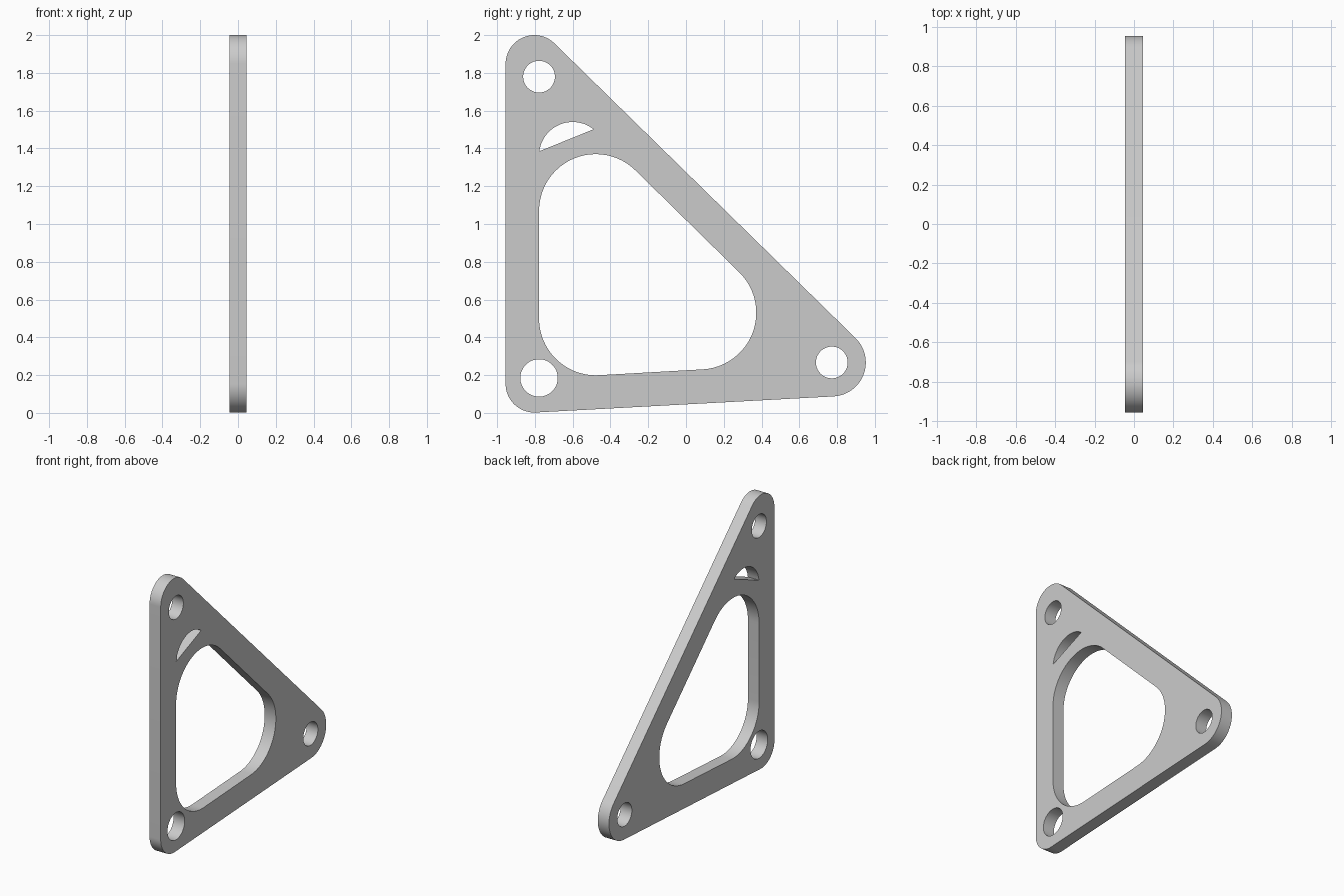
import bpy, bmesh
from math import acos, atan2, cos, sin, hypot, pi, radians

if "Cube" in bpy.data.objects:
    bpy.data.objects.remove(bpy.data.objects["Cube"])

HALF_THICKNESS = 0.045


def arc(cy, cz, r, a0, a1, n):
    return [(cy + r * cos(a0 + (a1 - a0) * i / n), cz + r * sin(a0 + (a1 - a0) * i / n))
            for i in range(n + 1)]


def circle(cy, cz, r, n=64):
    return arc(cy, cz, r, 0, 2 * pi, n)[:-1]


def rounded_outline(corners, n=24):
    """Tangent outline around corner circles (y, z, radius), counter-clockwise."""
    count = len(corners)
    normals = []
    for i, (y0, z0, r0) in enumerate(corners):
        y1, z1, r1 = corners[(i + 1) % count]
        normals.append(atan2(z1 - z0, y1 - y0) - acos((r0 - r1) / hypot(y1 - y0, z1 - z0)))
    points = []
    for i, (y, z, r) in enumerate(corners):
        start = normals[i - 1]
        points += arc(y, z, r, start, start + (normals[i] - start) % (2 * pi), n)
    return points


loops = [
    # outer edge
    rounded_outline([(-0.803, 0.154, 0.152), (0.772, 0.267, 0.18), (-0.803, 1.848, 0.152)]),
    # large window
    rounded_outline([(-0.477, 0.50, 0.301), (0.072, 0.53, 0.30), (-0.478, 1.07, 0.30)]),
    # bolt holes
    circle(-0.778, 0.185, 0.099),
    circle(0.772, 0.267, 0.084),
    circle(-0.778, 1.78, 0.084),
    # half-moon slot
    arc(-0.60, 1.362, 0.178, radians(51.6), radians(172.5), 28),
]

# Flat profile with holes, extruded and stood upright in the YZ plane
curve = bpy.data.curves.new("bracket_plate", 'CURVE')
curve.dimensions = '2D'
curve.fill_mode = 'BOTH'
curve.extrude = HALF_THICKNESS
for pts in loops:
    spline = curve.splines.new('POLY')
    spline.points.add(len(pts) - 1)
    for p, (y, z) in zip(spline.points, pts):
        p.co = (y, z, 0, 1)
    spline.use_cyclic_u = True

plate = bpy.data.objects.new("bracket_plate", curve)
bpy.context.collection.objects.link(plate)
plate.rotation_euler = (pi / 2, 0, pi / 2)
bpy.context.view_layer.objects.active = plate
plate.select_set(True)
bpy.ops.object.convert(target='MESH')
plate = bpy.context.object
bpy.ops.object.transform_apply(location=True, rotation=True, scale=True)

# Weld caps to walls and shade
bm = bmesh.new()
bm.from_mesh(plate.data)
bmesh.ops.remove_doubles(bm, verts=bm.verts, dist=1e-5)
bmesh.ops.recalc_face_normals(bm, faces=bm.faces)
bm.to_mesh(plate.data)
bm.free()
bpy.ops.object.shade_smooth_by_angle(angle=radians(30))
